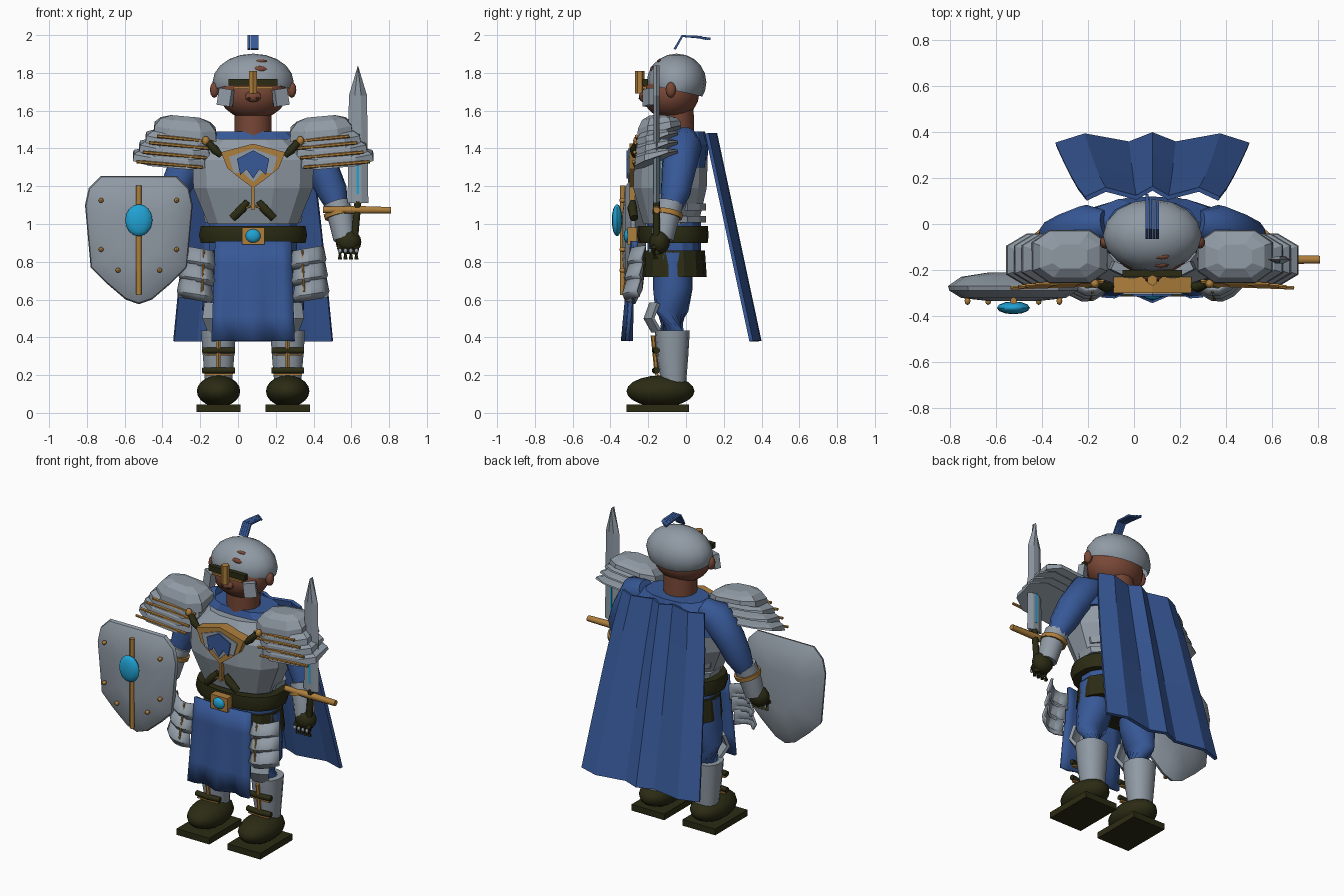
import bpy, bmesh, math
from mathutils import Vector, Matrix

if "Cube" in bpy.data.objects:
    bpy.data.objects.remove(bpy.data.objects["Cube"])

CX = 0.08  # body centre line


def material(name, rgb):
    m = bpy.data.materials.new(name)
    m.diffuse_color = (*rgb, 1)
    m.use_nodes = True
    m.node_tree.nodes["Principled BSDF"].inputs["Base Color"].default_value = m.diffuse_color
    return m


STEEL = material("steel grey", (0.28, 0.325, 0.375))
BLUE = material("royal blue", (0.038, 0.098, 0.31))
DARK = material("dark leather", (0.024, 0.024, 0.007))
GOLD = material("gold", (0.42, 0.21, 0.045))
SKIN = material("brown skin", (0.19, 0.065, 0.038))
CYAN = material("cyan gem", (0.015, 0.36, 0.65))


def finish(name, bm, mat, smooth=0):
    bmesh.ops.recalc_face_normals(bm, faces=bm.faces[:])
    me = bpy.data.meshes.new(name)
    bm.to_mesh(me)
    bm.free()
    ob = bpy.data.objects.new(name, me)
    bpy.context.collection.objects.link(ob)
    me.materials.append(mat)
    if smooth:
        bpy.ops.object.select_all(action='DESELECT')
        ob.select_set(True)
        bpy.context.view_layer.objects.active = ob
        bpy.ops.object.shade_smooth_by_angle(angle=math.radians(smooth))
    return ob


def ball(name, c, r, mat, seg=16, rings=10, cut=None):
    bm = bmesh.new()
    bmesh.ops.create_uvsphere(bm, u_segments=seg, v_segments=rings, radius=1,
                              matrix=Matrix.Translation(c) @ Matrix.Diagonal((*r, 1)))
    if cut:  # keep the part above a plane
        bmesh.ops.bisect_plane(bm, geom=bm.verts[:] + bm.edges[:] + bm.faces[:], dist=1e-5,
                               plane_co=cut[0], plane_no=cut[1], clear_inner=True)
    return finish(name, bm, mat, 45)


def box(name, c, size, mat, rot=(0, 0, 0)):
    bm = bmesh.new()
    m = Matrix.Translation(c)
    for a, ax in zip(rot, 'XYZ'):
        m = m @ Matrix.Rotation(a, 4, ax)
    bmesh.ops.create_cube(bm, size=1, matrix=m @ Matrix.Diagonal((*size, 1)))
    return finish(name, bm, mat)


def skin_rings(name, rings, mat, smooth=0):
    """Closed skin through rings of equal point count."""
    bm = bmesh.new()
    vs = [[bm.verts.new(p) for p in r] for r in rings]
    n = len(vs[0])
    for a, b in zip(vs, vs[1:]):
        for i in range(n):
            bm.faces.new((a[i], a[(i + 1) % n], b[(i + 1) % n], b[i]))
    bm.faces.new(vs[0])
    bm.faces.new(vs[-1])
    return finish(name, bm, mat, smooth)


def loft(name, levels, mat, n=12, power=0.8, smooth=0):
    """Levels are (z, centre x, half width, y front, y back)."""
    def p(v):
        return math.copysign(abs(v) ** power, v)
    angs = [2 * math.pi * (i + 0.5) / n for i in range(n)]
    return skin_rings(name, [[(cx + hw * p(math.cos(a)), (yf + yb) / 2 + (yb - yf) / 2 * p(math.sin(a)), z)
                              for a in angs] for z, cx, hw, yf, yb in levels], mat, smooth)


def tube(name, pts, radii, mat, n=10, smooth=50):
    pts = [Vector(p) for p in pts]
    rings = []
    for i, (p, r) in enumerate(zip(pts, radii)):
        d = pts[min(i + 1, len(pts) - 1)] - pts[max(i - 1, 0)]
        q = d.to_track_quat('Z', 'Y')
        rings.append([p + q @ Vector((r * math.cos(t), r * math.sin(t), 0))
                      for t in (2 * math.pi * (k + .5) / n for k in range(n))])
    return skin_rings(name, rings, mat, smooth)


def prism(name, outline, y0, y1, mat):
    return skin_rings(name, [[(x, y, z) for x, z in outline] for y in (y0, y1)], mat)


def sheet(name, rows, mat, thick, smooth=0):
    bm = bmesh.new()
    vs = [[bm.verts.new(p) for p in r] for r in rows]
    for a, b in zip(vs, vs[1:]):
        for i in range(len(a) - 1):
            bm.faces.new((a[i], a[i + 1], b[i + 1], b[i]))
    ob = finish(name, bm, mat, smooth)
    mod = ob.modifiers.new("thickness", 'SOLIDIFY')
    mod.thickness, mod.offset = thick, 0
    return ob


# Head, helmet and visor
ball("head", (CX, -.08, 1.69), (.18, .15, .137), SKIN)
tube("neck", [(CX, -.055, 1.42), (CX, -.06, 1.62)], [.1, .1], SKIN, 14)
ball("helmet", (CX, -.05, 1.75), (.215, .158, .152), STEEL, 16, 10, ((CX, -.05, 1.705), (0, .22, 1)))
ball("nose", (CX, -.225, 1.675), (.045, .025, .03), SKIN, 10, 6)
box("visor_bar", (CX, -.215, 1.75), (.26, .03, .035), DARK)
box("visor_trim", (CX, -.22, 1.722), (.21, .02, .012), GOLD)
tube("nose_guard", [(CX, -.245, 1.69), (CX, -.245, 1.81)], [.024, .024], GOLD, 6, 0)
ball("helmet_chip_low", (CX + .035, -.178, 1.82), (.038, .012, .016), SKIN, 8, 6)
ball("helmet_chip_high", (CX + .04, -.14, 1.862), (.035, .014, .01), SKIN, 8, 6)
for k in range(4):
    x = CX - .023 + k * .015
    sheet("plume", [[(x - .007, y, z), (x + .007, y, z)] for y, z in
                    ((-.06, 1.925), (-.02, 1.995), (.05 + .01 * k, 1.99), (.13 - .012 * k, 1.98))], BLUE, .012)

# Breastplate, shirt, belt and hips
loft("breastplate", [(1.0, CX, .245, -.23, .07), (1.19, CX, .325, -.285, .115),
                     (1.34, CX, .33, -.28, .12), (1.45, CX, .2, -.21, .05)], STEEL)
loft("shirt_shoulders", [(1.3, CX, .33, -.15, .11), (1.42, CX, .29, -.17, .12), (1.49, CX, .2, -.15, .1)], BLUE, 14)
loft("waist", [(.78, CX, .24, -.2, .08), (1.02, CX, .235, -.21, .08)], BLUE, 14)
for z in (1.025, 1.09):
    loft("back_band", [(z - .018, CX, .26, -.2, .11), (z + .018, CX, .27, -.2, .11)], STEEL)
loft("belt", [(.9, CX, .28, -.25, .115), (.94, CX, .29, -.26, .12), (.99, CX, .28, -.255, .115)], DARK, 18, .8, 40)
loft("hip_guard", [(.72, CX, .265, -.23, .11), (.86, CX, .25, -.225, .1)], DARK, 14)
box("buckle", (CX, -.285, .937), (.12, .05, .09), GOLD)
ball("buckle_gem", (CX, -.31, .937), (.04, .02, .036), CYAN, 12, 8)


# Chest crest: layered shield shapes
def crest(w, top, bottom):
    return [(CX, top), (CX + w, top - .045), (CX + w * .8, top - .13), (CX + w * .4, bottom + .05), (CX, bottom),
            (CX - w * .4, bottom + .05), (CX - w * .8, top - .13), (CX - w, top - .045)]


prism("crest_rim", crest(.17, 1.425, 1.19), -.30, -.23, GOLD)
prism("crest_field", crest(.128, 1.4, 1.222), -.307, -.3, STEEL)
prism("crest_centre", crest(.085, 1.39, 1.24), -.315, -.307, BLUE)
box("crest_drop", (CX, -.285, 1.135), (.016, .03, .12), GOLD)

# Tabard: gently folded cloth
sheet("tabard", [[(CX + u * (.2 + .02 * t), -.285 - .03 * t - .02 * math.cos(u * 7) * t + .02 * u * u,
                   .91 - .53 * t) for u in (-1, -.75, -.5, -.25, 0, .25, .5, .75, 1)]
                 for t in (0, .25, .5, .75, 1)], BLUE, .02, 40)

# Cape: folds run from collar to hem
folds = [(-1, 0), (-.7, .04), (-.24, .005), (0, .045), (.24, .005), (.7, .04), (1, 0)]
sheet("cape", [[(CX + u * (.29 + .13 * t ** .8), .11 + .235 * t + f, 1.48 - 1.1 * t) for u, f in folds]
               for t in (0, .2, .4, .6, .8, 1)], BLUE, .02)

for s in (-1, 1):
    def P(dx, y, z):
        return (CX + s * dx, y, z)

    # Face side pieces
    ball("ear", P(.205, -.08, 1.71), (.025, .028, .042), SKIN, 10, 6)
    box("cheek_plate", P(.145, -.195, 1.67), (.075, .04, .09), STEEL, (0, s * -.15, s * .45))
    ball("nostril", P(.022, -.246, 1.665), (.008, .005, .006), DARK, 8, 4)

    # Chest straps
    tube("lower_strap", [P(.03, -.28, 1.12), P(.055, -.285, 1.085), P(.11, -.275, 1.03)], [.015, .026, .022], DARK, 8)
    tube("strap_cord", [P(0, -.295, 1.1), P(.1, -.29, 1.06)], [.006, .006], GOLD, 6)
    tube("shoulder_strap", [P(.17, -.27, 1.36), P(.2, -.275, 1.39), P(.235, -.26, 1.43)], [.014, .024, .018], DARK, 8)
    ball("strap_stud", P(.25, -.26, 1.44), (.02, .02, .025), GOLD, 8, 6)

    # Shoulder armour: domed cap over three stepped plates, tipped forward
    def pauldron(name, cx, hw, zb, h, yf, yb):
        rings = []
        for lift, k in ((0, 1), (.45, .97), (.8, .78), (1, .45)):
            ring = []
            for j in range(8):
                a = 2 * math.pi * (j + .5) / 8
                x = hw * k * math.copysign(abs(math.cos(a)) ** .7, math.cos(a))
                y = (yf + yb) / 2 + (yb - yf) / 2 * k * math.copysign(abs(math.sin(a)) ** .7, math.sin(a))
                ring.append(P(cx + x, y, zb + h * lift + (y - yf) * .35 * (1 - lift) + x * .09))
            rings.append(ring)
        skin_rings(name, rings, STEEL)
        tube("pauldron_trim", [P(cx - hw * .85, yf + .015, zb + .005), P(cx + hw * .85, yf + .002, zb + .035)],
             [.009, .009], GOLD, 6)
    pauldron("pauldron_cap", .36, .175, 1.43, .14, -.265, -.02)
    for i in range(3):
        pauldron("pauldron_plate", .39 + .026 * i, .19 + .008 * i, 1.395 - .05 * i, .1, -.27 - .005 * i, -.035)

    # Arms, gauntlets and hands
    tube("sleeve", [P(.2, 0, 1.46), P(.28, -.015, 1.42), P(.37, -.04, 1.28), P(.42, -.055, 1.17), P(.45, -.08, 1.08)],
         [.06, .1, .09, .08, .055], BLUE, 14)
    tube("gauntlet", [P(.44, -.085, 1.11), P(.465, -.105, 1.03), P(.485, -.125, .92)], [.072, .068, .06], STEEL, 12)
    tube("gauntlet_ring", [P(.452, -.095, 1.065), P(.458, -.1, 1.04)], [.082, .08], GOLD, 14)
    ball("glove", P(.505, -.14, .905), (.068, .055, .065), DARK, 12, 8)
    for k in range(4):
        x = .46 + .029 * k
        tube("finger", [P(x, -.15, .9), P(x, -.175, .87), P(x, -.16, .815)], [.015, .017, .013], DARK, 6)
        ball("knuckle", P(x, -.19, .858), (.011, .009, .013), STEEL, 8, 6)

    # Thigh plates: three overlapping bent rows with a gold rib
    for i in range(3):
        z = .87 - .085 * i
        sheet("thigh_plate", [[P(.29 + .008 * i + u * w, -.235 - d - .05 * (1 - u * u) + .02 * u, zz + .015 * u)
                               for u in (-1, -.5, 0, .5, 1)]
                              for zz, w, d in ((z, .078, .012 * i), (z - .07, .093, .022 + .012 * i),
                                               (z - .1, .082, .008 + .012 * i))], STEEL, .014, 20)
    tube("thigh_rib", [P(.26, -.292, .86), P(.27, -.33, .64)], [.006, .006], GOLD, 6)

    # Legs and boots
    lx = .183
    tube("thigh", [P(.15, -.07, .84), P(.165, -.07, .66), P(lx, -.075, .54), P(lx, -.075, .42)],
         [.105, .105, .088, .07], BLUE, 14)
    loft("greave", [(.15, CX + s * lx, .072, -.13, .0), (.3, CX + s * lx, .085, -.155, .012),
                    (.435, CX + s * lx, .095, -.165, .02)], STEEL, 14, .9, 40)
    sheet("knee_plate", [[P(lx - .01 + u * w, y + .04 * u * u, z) for u in (-1, -.5, 0, .5, 1)]
                         for z, w, y in ((.58, .08, -.185), (.5, .09, -.215), (.43, .06, -.175))], STEEL, .02)
    tube("shin_rib", [P(lx, -.155, .21), P(lx, -.175, .41)], [.012, .012], GOLD, 6)
    for z in (.225, .33):
        tube("shin_strap", [P(lx - .085, -.155, z), P(lx, -.165, z), P(lx + .085, -.155, z)], [.017] * 3, DARK, 8)
        box("strap_trim", P(lx, -.155, z - .022), (.15, .02, .01), GOLD)
    ball("boot", P(lx, -.135, .115), (.115, .18, .083), DARK, 16, 10)
    box("sole", P(lx, -.15, .025), (.235, .33, .04), DARK)

# Sword
SX, SY = .635, -.155
blade = [(SX - .055, 1.11), (SX + .055, 1.11), (SX + .048, 1.68), (SX, 1.84), (SX - .048, 1.68)]
skin_rings("blade", [[(SX + (x - SX) * k, y, z) for x, z in blade]
                     for k, y in ((.35, SY - .016), (1, SY), (.35, SY + .016))], STEEL)
box("blade_core", (SX, SY, 1.32), (.013, .04, .32), CYAN)
tube("cross_guard", [(.45, SY, 1.075), (SX, SY, 1.075), (.81, SY, 1.073)], [.018, .022, .018], GOLD, 8)
tube("sword_grip", [(.61, SY, .84), (SX, SY, 1.12)], [.02, .02], DARK, 8)

# Shield: lens-shaped body with rib, gem and rivets
HX, HZ = -.525, .95
half = [(.2, 1.255), (.265, 1.19), (.285, 1.1), (.255, .77), (.17, .685), (.07, .6)]
outline = [(a, z) for a, z in half] + [(0, .575)] + [(-a, z) for a, z in reversed(half)]
skin_rings("shield", [[(HX + x * k, y, HZ + (z - HZ) * k) for x, z in outline]
                      for k, y in ((.4, -.212), (.8, -.23), (1, -.27), (.98, -.29), (.8, -.322), (.4, -.335))],
           STEEL, 40)
tube("shield_rib", [(HX, -.335, .625), (HX, -.335, 1.205)], [.015, .015], GOLD, 8)
ball("shield_gem", (HX, -.365, 1.02), (.072, .028, .085), CYAN, 12, 8)
for s in (-1, 1):
    for dx, z in ((.2, 1.125), (.2, .865), (.11, .755)):
        ball("rivet", (HX + s * dx, -.335, z), (.013, .018, .013), GOLD, 8, 6)
